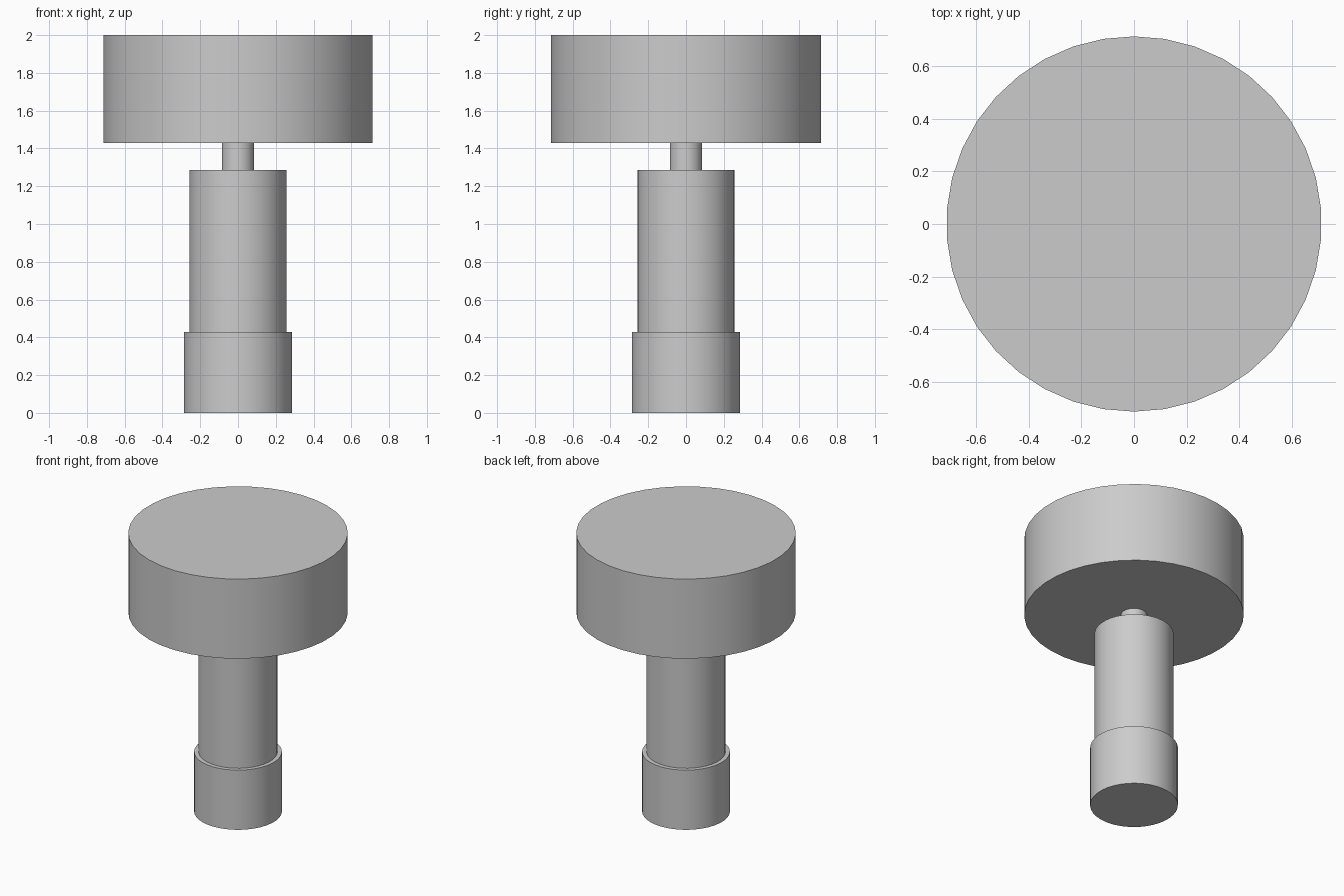
import bpy
import math

cube = bpy.data.objects.get("Cube")
if cube:
    bpy.data.objects.remove(cube, do_unlink=True)

UNIT = 1 / 7   # the whole model is fourteen of these units tall
SIDES = 38

# Single plain grey
grey = bpy.data.materials.new("light grey")
grey.use_nodes = True
colour = (0.6, 0.6, 0.6, 1)
grey.diffuse_color = colour
grey.node_tree.nodes["Principled BSDF"].inputs["Base Color"].default_value = colour


def cylinder(name, radius, bottom, height):
    """Upright smooth-sided cylinder, measured in units."""
    bpy.ops.mesh.primitive_cylinder_add(
        vertices=SIDES, radius=radius * UNIT, depth=height * UNIT,
        location=(0, 0, (bottom + height / 2) * UNIT))
    obj = bpy.context.object
    obj.name = name
    obj.data.name = name
    obj.data.materials.append(grey)
    bpy.ops.object.shade_smooth_by_angle(angle=math.radians(30))
    return obj


# Stacked parts from the floor up: name, radius, height
parts = [
    ("base_collar", 2, 3),
    ("main_shaft", 1.8, 6),
    ("narrow_neck", 0.6, 1),
    ("round_head", 5, 4),
]
level = 0
for name, radius, height in parts:
    cylinder(name, radius, level, height)
    level += height
